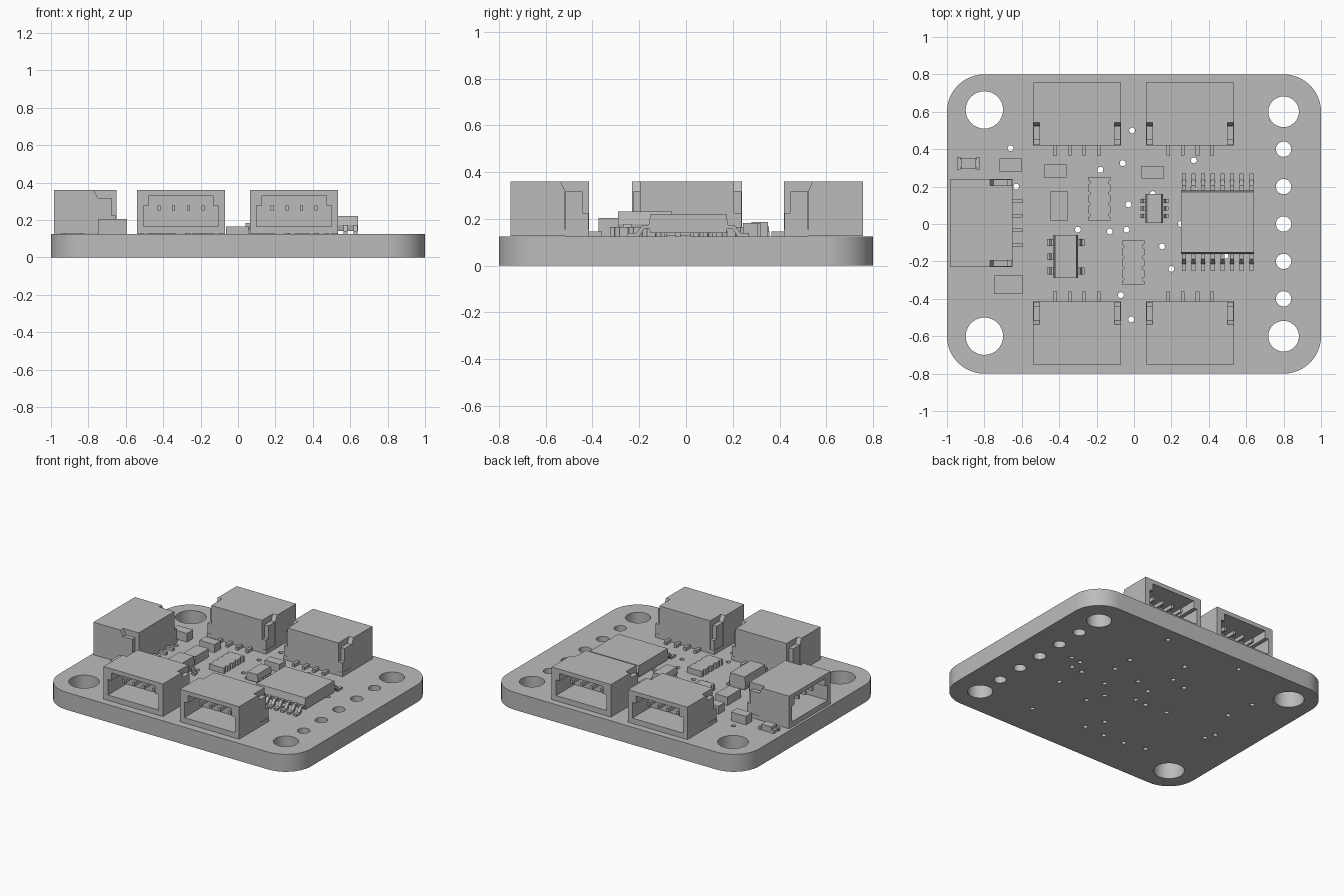
import bpy, bmesh, math
from mathutils import Matrix, Vector

if "Cube" in bpy.data.objects:
    bpy.data.objects.remove(bpy.data.objects["Cube"], do_unlink=True)

grey = bpy.data.materials.new("plain grey")
grey.use_nodes = True
GREY = (0.5, 0.5, 0.5, 1)
grey.diffuse_color = GREY
grey.node_tree.nodes["Principled BSDF"].inputs["Base Color"].default_value = GREY

TOP = 0.125  # upper surface of the board


def finish(name, bm, loc=(0, 0, 0), turn=0):
    bmesh.ops.recalc_face_normals(bm, faces=bm.faces)
    mesh = bpy.data.meshes.new(name)
    bm.to_mesh(mesh)
    bm.free()
    mesh.materials.append(grey)
    ob = bpy.data.objects.new(name, mesh)
    ob.location = loc
    ob.rotation_euler.z = math.radians(turn)
    bpy.context.collection.objects.link(ob)
    return ob


def box(bm, x0, x1, y0, y1, z0, z1):
    m = Matrix.Translation(((x0 + x1) / 2, (y0 + y1) / 2, (z0 + z1) / 2))
    m = m @ Matrix.Diagonal((x1 - x0, y1 - y0, z1 - z0, 1))
    bmesh.ops.create_cube(bm, size=1, matrix=m)


def prism(bm, outline, axis, start, end):
    """Extrude a 2D outline along an axis; the other axes keep their order."""
    def place(p, t):
        co = list(p)
        co.insert("xyz".index(axis), t)
        return Vector(co)
    face = bm.faces.new([bm.verts.new(place(p, start)) for p in outline])
    out = bmesh.ops.extrude_face_region(bm, geom=[face])
    verts = [g for g in out["geom"] if isinstance(g, bmesh.types.BMVert)]
    shift = Vector((0, 0, 0))
    shift["xyz".index(axis)] = end - start
    bmesh.ops.translate(bm, verts=verts, vec=shift)


def arc(cx, cy, r, a0, a1, n):
    return [(cx + r * math.cos(math.radians(a0 + (a1 - a0) * i / n)),
             cy + r * math.sin(math.radians(a0 + (a1 - a0) * i / n))) for i in range(n + 1)]


# Board: filled curve with rounded corners and round holes
def make_board():
    loops = [arc(0.8, 0.6, 0.2, 0, 90, 12) + arc(-0.8, 0.6, 0.2, 90, 180, 12)
             + arc(-0.8, -0.6, 0.2, 180, 270, 12) + arc(0.8, -0.6, 0.2, 270, 360, 12)]
    holes = [(-0.8, 0.61, 0.1), (-0.8, -0.6, 0.1), (0.8, 0.6, 0.082), (0.8, -0.6, 0.082)]
    holes += [(0.8, 0.2 * i, 0.041) for i in range(-2, 3)]
    vias = [(-.01, .5), (-.06, .325), (-.18, .29), (-.03, .105), (-.13, -.04), (-.04, -.03),
            (-.3, -.03), (.15, -.12), (.2, -.24), (-.07, -.38), (-.015, -.51), (-.66, .405),
            (-.63, .2), (.1, .16), (.25, 0), (.3, .7), (-.3, .7), (-.7, -.12), (-.73, -.05),
            (.4, -.55), (-.5, -.48), (.63, .12), (.46, .02), (.55, .03), (.55, .11),
            (.32, .19), (.32, .34), (.49, -.17), (-.34, -.51), (-.18, -.52)]
    holes += [(x, y, 0.016) for x, y in vias]
    loops += [arc(x, y, r, 0, 360, 32 if r > 0.03 else 12)[:-1] for x, y, r in holes]
    cu = bpy.data.curves.new("board", "CURVE")
    cu.dimensions = "2D"
    cu.fill_mode = "BOTH"
    cu.extrude = TOP / 2
    for pts in loops:
        sp = cu.splines.new("POLY")
        sp.points.add(len(pts) - 1)
        for p, (x, y) in zip(sp.points, pts):
            p.co = (x, y, 0, 1)
        sp.use_cyclic_u = True
    tmp = bpy.data.objects.new("board_curve", cu)
    bpy.context.collection.objects.link(tmp)
    deps = bpy.context.evaluated_depsgraph_get()
    bm = bmesh.new()
    bm.from_mesh(tmp.evaluated_get(deps).to_mesh())
    bpy.data.objects.remove(tmp, do_unlink=True)
    bmesh.ops.remove_doubles(bm, verts=bm.verts, dist=0.0001)
    ob = finish("board", bm, (0, 0, TOP / 2))
    bpy.context.view_layer.objects.active = ob
    ob.select_set(True)
    bpy.ops.object.shade_smooth_by_angle(angle=math.radians(35))
    ob.select_set(False)


make_board()


# Sockets: hollow housing with notched rear corners, side tabs and four pins
def make_socket_mesh():
    bm = bmesh.new()
    box(bm, -.235, .235, -.168, .168, 0.002, .235)
    body = finish("socket_housing", bm)
    bm = bmesh.new()
    half = [(.172, .04), (.2, .04), (.2, .152), (.172, .152), (.172, .205)]
    half = half[1:]
    prism(bm, half + [(-x, z) for x, z in reversed(half)], "y", -.2, .04)
    notch = [(.046, .25), (.046, .235), (.065, .195), (.065, .03), (.2, .03), (.2, .25)]
    for s in (-1, 1):
        prism(bm, notch, "x", s * .201, s * .26)
    cutter = finish("socket_cutter", bm)
    cutter.hide_render = True
    mod = body.modifiers.new("hollow", "BOOLEAN")
    mod.operation = "DIFFERENCE"
    mod.solver = "EXACT"
    mod.object = cutter
    deps = bpy.context.evaluated_depsgraph_get()
    mesh = bpy.data.meshes.new_from_object(body.evaluated_get(deps))
    for ob in (body, cutter):
        bpy.data.objects.remove(ob, do_unlink=True)
    return mesh


housing = make_socket_mesh()


def socket(name, x, y, turn):
    ob = bpy.data.objects.new(name + "_housing", housing)
    ob.location = (x, y, TOP)
    ob.rotation_euler.z = math.radians(turn)
    bpy.context.collection.objects.link(ob)
    bm = bmesh.new()
    for s in (-1, 1):
        lo, hi = sorted((s * .201, s * .232))
        box(bm, lo, hi, .066, .14, 0, .193)
        box(bm, lo, hi, .14, .166, 0, .1)
    for i in range(4):
        px = (i - 1.5) * .078
        box(bm, px - .008, px + .008, -.11, .05, .125, .152)
        box(bm, px - .01, px + .01, .15, .222, 0, .022)
    finish(name + "_pins", bm, (x, y, TOP), turn)


socket("front_right_socket", -.305, -.582, 0)
socket("front_left_socket", .3, -.582, 0)
socket("back_right_socket", -.305, .588, 180)
socket("back_left_socket", .3, .588, 180)
socket("side_socket", -.817, .005, -90)


# Leaded chips: tapered package with bent leads along both y sides
def chip(name, x, y, w, d, height, leads, pitch, reach, lead_w, turn=0):
    bm = bmesh.new()
    mid = height * .5
    t = .008
    outline = [(-d / 2 + t, .015), (d / 2 - t, .015), (d / 2, mid),
               (d / 2 - t, height), (-d / 2 + t, height), (-d / 2, mid)]
    prism(bm, outline, "x", -w / 2, w / 2)
    finish(name + "_package", bm, (x, y, TOP), turn)
    bm = bmesh.new()
    e, k = d / 2, .014
    for s, count in zip((-1, 1), leads):
        prof = [(e - .01, mid), (e + reach * .3, mid), (e + reach * .6, k), (e + reach, k),
                (e + reach, 0), (e + reach * .45, 0), (e + reach * .2, mid - k), (e - .01, mid - k)]
        step = pitch if count != 2 else pitch * 2
        for i in range(count):
            px = (i - (count - 1) / 2) * step
            prism(bm, [(s * a, b) for a, b in prof], "x", px - lead_w / 2, px + lead_w / 2)
    finish(name + "_leads", bm, (x, y, TOP), turn)


chip("main_chip", .447, .01, .39, .34, .097, (8, 8), .0515, .09, .022)
chip("regulator", -.365, -.175, .23, .13, .108, (2, 3), .076, .036, .036, 90)
chip("small_chip", .108, .083, .155, .095, .072, (3, 3), .04, .028, .02, 90)


# Resistor networks: flat slabs with scalloped long sides
def network(name, x, y, w, d, height):
    side = []
    for i in range(4):
        cy = (i - 1.5) * d / 4
        side += arc(w / 2, cy, .011, 270, 90, 6)
    outline = [(w / 2, -d / 2)] + side + [(w / 2, d / 2)]
    outline += [(-px, py) for px, py in reversed(outline)]
    bm = bmesh.new()
    prism(bm, outline, "z", 0, height)
    finish(name, bm, (x, y, TOP))


network("upper_resistor_network", -.185, .135, .12, .232, .04)
network("lower_resistor_network", -.005, -.207, .12, .235, .04)

# Plain block capacitors and resistors
for name, x, y, w, d, h in [
        ("corner_capacitor", -.66, .315, .12, .07, .062),
        ("upper_capacitor", -.42, .284, .12, .07, .058),
        ("middle_capacitor", .1, .276, .12, .066, .058),
        ("upright_capacitor", -.402, .097, .096, .155, .06),
        ("large_capacitor", -.672, -.325, .155, .1, .08)]:
    bm = bmesh.new()
    box(bm, -w / 2, w / 2, -d / 2, d / 2, 0, h)
    finish(name, bm, (x, y, TOP))

# Indicator lamp: lens block on a base with four corner terminals
bm = bmesh.new()
box(bm, -.058, .058, -.022, .022, 0, .018)
box(bm, -.04, .04, -.03, .03, 0, .042)
for sx in (-1, 1):
    for sy in (-1, 1):
        box(bm, sx * .052 - .01, sx * .052 + .01, sy * .024 - .009, sy * .024 + .009, 0, .022)
finish("indicator_lamp", bm, (-.885, .324, TOP))
